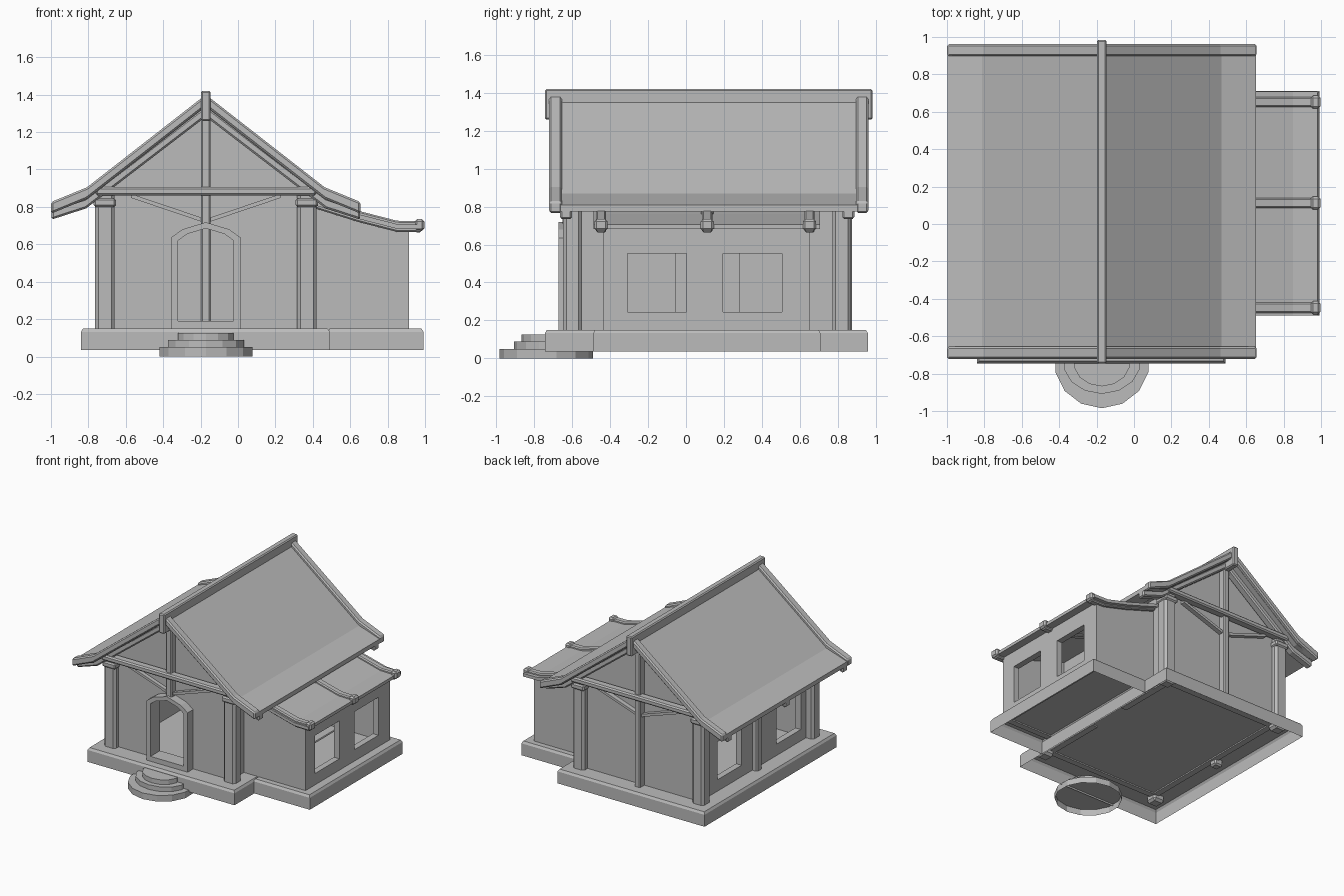
import bpy
import bmesh

if "Cube" in bpy.data.objects:
    bpy.data.objects.remove(bpy.data.objects["Cube"])

stone = bpy.data.materials.new("plain grey")
stone.use_nodes = True
GREY = (0.5, 0.5, 0.5, 1)
stone.diffuse_color = GREY
stone.node_tree.nodes["Principled BSDF"].inputs["Base Color"].default_value = GREY

CX = -0.172   # ridge line of the main house
CY = 0.112    # middle of the house, front to back


def finish(name, bm, bevel=0):
    bmesh.ops.recalc_face_normals(bm, faces=bm.faces)
    mesh = bpy.data.meshes.new(name)
    bm.to_mesh(mesh)
    bm.free()
    obj = bpy.data.objects.new(name, mesh)
    bpy.context.collection.objects.link(obj)
    mesh.materials.append(stone)
    if bevel:
        mod = obj.modifiers.new("Bevel", "BEVEL")
        mod.width = bevel
        mod.segments = 1
    return obj


def prism(name, outline, y0, y1, bevel=0):
    """Extrude an x-z outline from y0 to y1."""
    bm = bmesh.new()
    face = bm.faces.new([bm.verts.new((x, y0, z)) for x, z in outline])
    new = bmesh.ops.extrude_face_region(bm, geom=[face])["geom"]
    verts = [v for v in new if isinstance(v, bmesh.types.BMVert)]
    bmesh.ops.translate(bm, verts=verts, vec=(0, y1 - y0, 0))
    return finish(name, bm, bevel)


def box(name, x0, x1, y0, y1, z0, z1, bevel=0):
    return prism(name, [(x0, z0), (x1, z0), (x1, z1), (x0, z1)], y0, y1, bevel)


def strip(name, path, thick, y0, y1, bevel=0):
    """A beam or slab hanging below an x-z path."""
    lower = [(x, z - thick) for x, z in reversed(path)]
    return prism(name, path + lower, y0, y1, bevel)


def mirrored(half):
    """Mirror (offset, z) points, listed from outside to middle, about the ridge."""
    left = [(CX - d, z) for d, z in half]
    right = [(CX + d, z) for d, z in reversed(half) if d > 0]
    return left + right


def boolean(obj, cutter, operation):
    mod = obj.modifiers.new("Boolean", "BOOLEAN")
    mod.operation = operation
    mod.solver = "EXACT"
    mod.object = cutter
    cutter.hide_render = True
    bpy.context.view_layer.objects.active = obj
    bpy.ops.object.modifier_apply(modifier=mod.name)


def drop(*objs):
    for obj in objs:
        bpy.data.objects.remove(obj)


def open_bottom(obj):
    bm = bmesh.new()
    bm.from_mesh(obj.data)
    down = [f for f in bm.faces if f.normal.z < -0.9]
    bmesh.ops.delete(bm, geom=down, context="FACES")
    bm.to_mesh(obj.data)
    bm.free()


def plinth(name, x0, x1, y0, y1):
    """Hollow base slab with a chamfered top."""
    obj = box(name, x0, x1, y0, y1, 0.035, 0.132)
    open_bottom(obj)
    bm = bmesh.new()
    bm.from_mesh(obj.data)
    top = [f for f in bm.faces if f.normal.z > 0.9]
    bmesh.ops.inset_region(bm, faces=top, thickness=0.016, depth=0)
    bmesh.ops.translate(bm, verts=top[0].verts[:], vec=(0, 0, 0.018))
    bm.to_mesh(obj.data)
    bm.free()


# Bases
plinth("main_base", -0.84, 0.49, -0.745, 0.96)
plinth("annex_base", 0.48, 0.992, -0.49, 0.71)

# Rounded front steps
for i, (rx, ry, z0, z1) in enumerate([(0.255, 0.247, 0, 0.05),
                                      (0.208, 0.17, 0.05, 0.088),
                                      (0.152, 0.13, 0.088, 0.126)]):
    bm = bmesh.new()
    bmesh.ops.create_cone(bm, cap_ends=True, segments=14, radius1=1, radius2=1, depth=1)
    bmesh.ops.scale(bm, verts=bm.verts, vec=(rx, ry, z1 - z0))
    bmesh.ops.translate(bm, verts=bm.verts, vec=(CX, -0.738, (z0 + z1) / 2))
    open_bottom(finish("step_%d" % (i + 1), bm))

# Walls of house and annex, open up to the roof, with a doorway between the rooms
walls = prism("walls", mirrored([(0.53, 0.14), (0.53, 0.912), (0, 1.33)]), -0.6, 0.82)
annex = prism("annex_part", [(0.3, 0.14), (0.915, 0.14), (0.915, 0.685),
                             (0.85, 0.687), (0.64, 0.74), (0.3, 0.845)], -0.435, 0.655)
boolean(walls, annex, "UNION")
room = box("room_cutter", CX - 0.48, CX + 0.48, -0.55, 0.77, 0.1, 1.5)
annex_room = box("annex_cutter", 0.36, 0.865, -0.385, 0.605, 0.1, 1.1)
passage = box("passage_cutter", 0.25, 0.42, -0.056, 0.28, 0.1, 0.62)
door = prism("door_cutter", mirrored([(0.148, 0.19), (0.148, 0.62), (0.1, 0.655), (0, 0.685)]),
             -0.9, -0.4)
cutters = [annex, room, annex_room, passage, door]
for x0, x1, starts in [(0.8, 1.0, (-0.31, 0.195)), (-0.8, -0.6, (-0.48, 0.285))]:
    for y in starts:
        cutters.append(box("window_cutter", x0, x1, y, y + 0.312, 0.243, 0.553))
for cutter in cutters[1:]:
    boolean(walls, cutter, "DIFFERENCE")

# Door surround
frame = prism("door_frame", mirrored([(0.187, 0.15), (0.187, 0.635), (0.125, 0.68), (0, 0.718)]),
              -0.672, -0.57)
boolean(frame, door, "DIFFERENCE")
drop(*cutters)

# Corner posts and caps, and the post between the side windows
for side in (-1, 1):
    for end in (-1, 1):
        x, y = CX + side * 0.54, CY + end * 0.71
        tag = ("left" if side > 0 else "right") + ("_back" if end > 0 else "_front")
        box("post_" + tag, x - 0.053, x + 0.053, y - 0.05, y + 0.05, 0.1, 0.885, 0.018)
        box("post_cap_" + tag, x - 0.06, x + 0.06, y - 0.06, y + 0.06, 0.8, 0.846, 0.01)
box("side_post", CX - 0.575, CX - 0.5, CY - 0.035, CY + 0.035, 0.1, 0.86, 0.012)

# Timber framing on both gables
for end, tag in ((-1, "front"), (1, "back")):
    def span(near, far):
        return sorted((CY + end * near, CY + end * far))

    y0, y1 = span(0.72, 0.79)
    box("tie_beam_" + tag, CX - 0.59, CX + 0.59, y0, y1, 0.862, 0.906, 0.01)
    y0, y1 = span(0.65, 0.765)
    bottom = 0.14 if end > 0 else 0.7
    box("king_post_" + tag, CX - 0.026, CX + 0.026, y0, y1, bottom, 1.3, 0.008)
    y0, y1 = span(0.7, 0.745)
    for side in (-1, 1):
        strip("gable_brace_" + tag, [(CX + side * 0.4, 0.87), (CX, 0.735)], 0.022, y0, y1)

# Main roof slab, bargeboards, lower rafters and ridge
strip("main_roof", mirrored([(0.825, 0.81), (0.64, 0.87), (0, 1.37)]), 0.035,
      CY - 0.815, CY + 0.82)
barge = mirrored([(0.827, 0.826), (0.635, 0.905), (0, 1.4)])
rafter = mirrored([(0.825, 0.79), (0.64, 0.85), (0, 1.34)])
for name, y0, y1 in (("front_bargeboard", -0.722, -0.655), ("back_bargeboard", 0.897, 0.962)):
    strip(name, barge, 0.062, y0, y1, 0.01)
for offset in (-0.745, 0, 0.745):
    strip("main_rafter", rafter, 0.058, CY + offset - 0.032, CY + offset + 0.032, 0.01)
box("ridge_beam", CX - 0.026, CX + 0.026, -0.745, 0.985, 1.26, 1.42, 0.008)

# Annex roof with rafters ending in blunt blocks
lean = [(0.36, 0.85), (0.64, 0.762), (0.85, 0.708), (0.98, 0.706)]
strip("annex_roof", lean, 0.025, -0.488, 0.708)
for offset in (-0.56, 0, 0.54):
    y = CY + offset
    path = [(x, z + 0.018) for x, z in lean]
    strip("annex_rafter", path, 0.06, y - 0.027, y + 0.027, 0.008)
    box("annex_rafter_end", 0.945, 0.996, y - 0.035, y + 0.035, 0.672, 0.734, 0.012)
